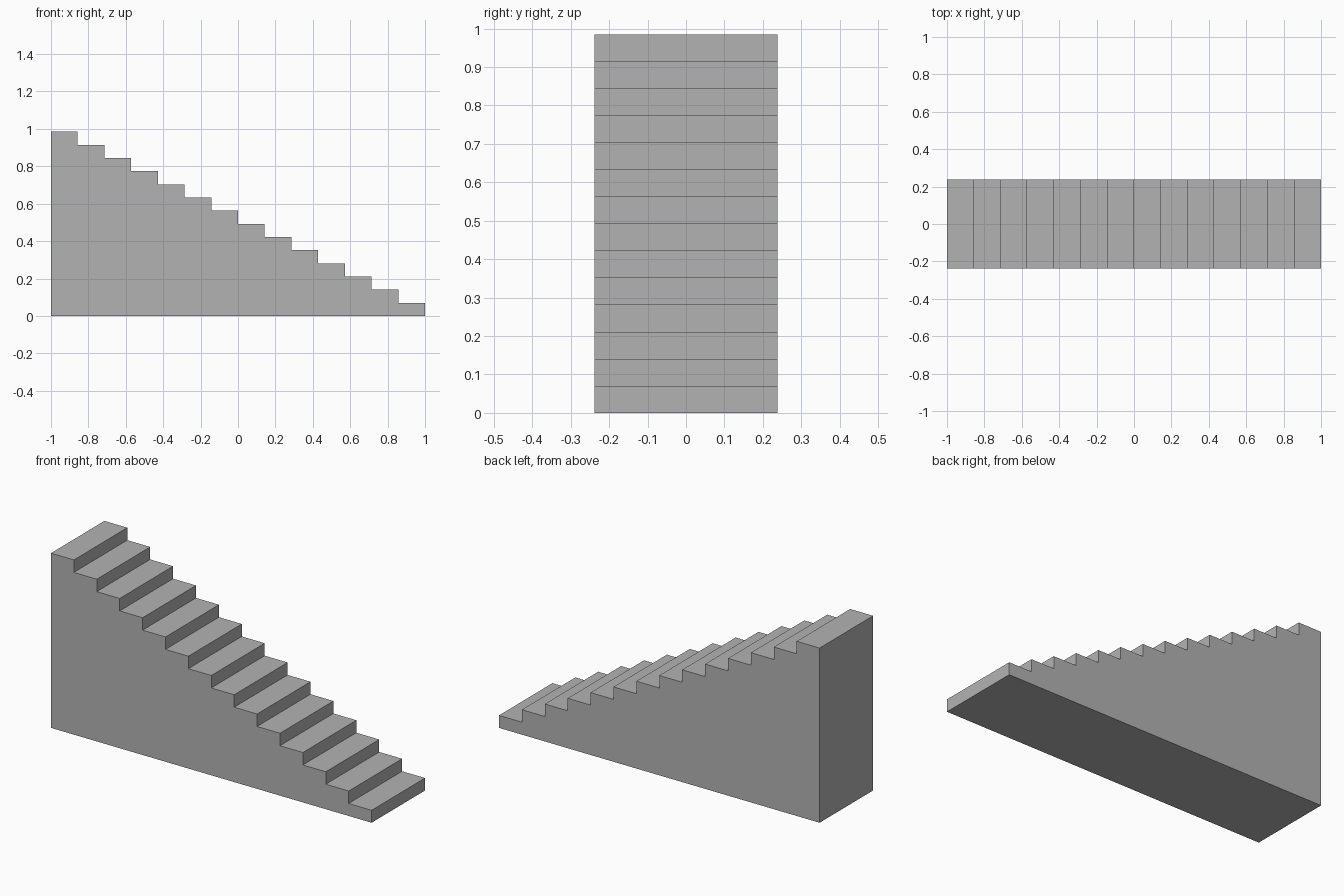
import bpy
import bmesh

cube = bpy.data.objects.get("Cube")
if cube:
    bpy.data.objects.remove(cube, do_unlink=True)

STEPS = 14
LENGTH, WIDTH, HEIGHT = 2.0, 0.476, 0.985
tread = LENGTH / STEPS
riser = HEIGHT / STEPS

# Plain grey material
grey = bpy.data.materials.new("stone grey")
grey.use_nodes = True
colour = (0.45, 0.45, 0.45, 1.0)
grey.diffuse_color = colour
grey.node_tree.nodes["Principled BSDF"].inputs["Base Color"].default_value = colour

# Stepped side profile, climbing from the low end (+x) to the high end (-x)
profile = [(-LENGTH / 2, 0), (LENGTH / 2, 0)]
for i in range(STEPS):
    z = (i + 1) * riser
    profile.append((LENGTH / 2 - i * tread, z))
    profile.append((LENGTH / 2 - (i + 1) * tread, z))

# Solid staircase: extrude the profile across the width
bm = bmesh.new()
side = bm.faces.new([bm.verts.new((x, -WIDTH / 2, z)) for x, z in profile])
result = bmesh.ops.extrude_face_region(bm, geom=[side], use_keep_orig=True)
moved = [v for v in result["geom"] if isinstance(v, bmesh.types.BMVert)]
bmesh.ops.translate(bm, verts=moved, vec=(0, WIDTH, 0))
bmesh.ops.recalc_face_normals(bm, faces=bm.faces)

mesh = bpy.data.meshes.new("staircase")
bm.to_mesh(mesh)
bm.free()
mesh.materials.append(grey)
staircase = bpy.data.objects.new("staircase", mesh)
bpy.context.collection.objects.link(staircase)
